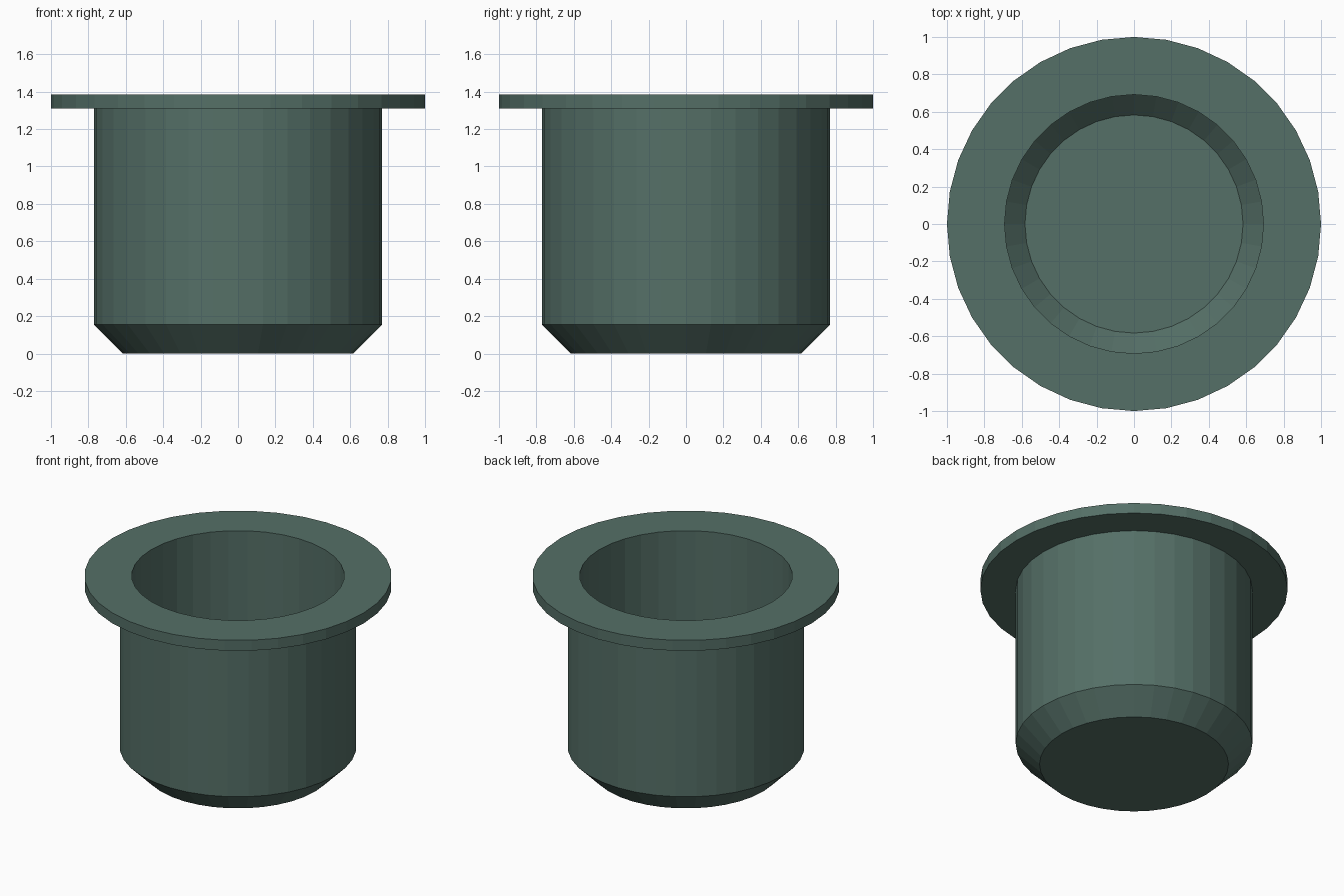
import bpy, bmesh
from math import radians
from mathutils import Matrix, Vector

if "Cube" in bpy.data.objects:
    bpy.data.objects.remove(bpy.data.objects["Cube"])

SIDES = 36

# Closed cross-section (radius, height): outside from the base up, over the rim, down the inside
profile = [
    (0, 0), (0.615, 0), (0.77, 0.155),           # base and outer chamfer
    (0.77, 1.31), (1, 1.31), (1, 1.385),         # wall and flange
    (0.692, 1.385), (0.692, 0.186),              # mouth and inner wall
    (0.583, 0.077), (0, 0.077),                  # inner chamfer and floor
]

bm = bmesh.new()
verts = [bm.verts.new((r, 0, z)) for r, z in profile]
edges = [bm.edges.new(pair) for pair in zip(verts, verts[1:])]
bmesh.ops.spin(bm, geom=verts + edges, cent=(0, 0, 0), axis=(0, 0, 1),
               angle=radians(360), steps=SIDES, use_duplicate=False)
bmesh.ops.remove_doubles(bm, verts=bm.verts, dist=0.0005)
bmesh.ops.recalc_face_normals(bm, faces=bm.faces)

# Merge the floor and base fans into single flat discs
centre = [v for v in bm.verts if v.co.xy.length < 0.001]
bmesh.ops.dissolve_verts(bm, verts=centre)

mesh = bpy.data.meshes.new("flanged_cup")
bm.to_mesh(mesh)
bm.free()
cup = bpy.data.objects.new("flanged_cup", mesh)
bpy.context.collection.objects.link(cup)

# Dark grey-green finish
mat = bpy.data.materials.new("grey_green")
mat.diffuse_color = (0.09, 0.16, 0.135, 1)
mat.use_nodes = True
mat.node_tree.nodes["Principled BSDF"].inputs["Base Color"].default_value = mat.diffuse_color
mesh.materials.append(mat)
